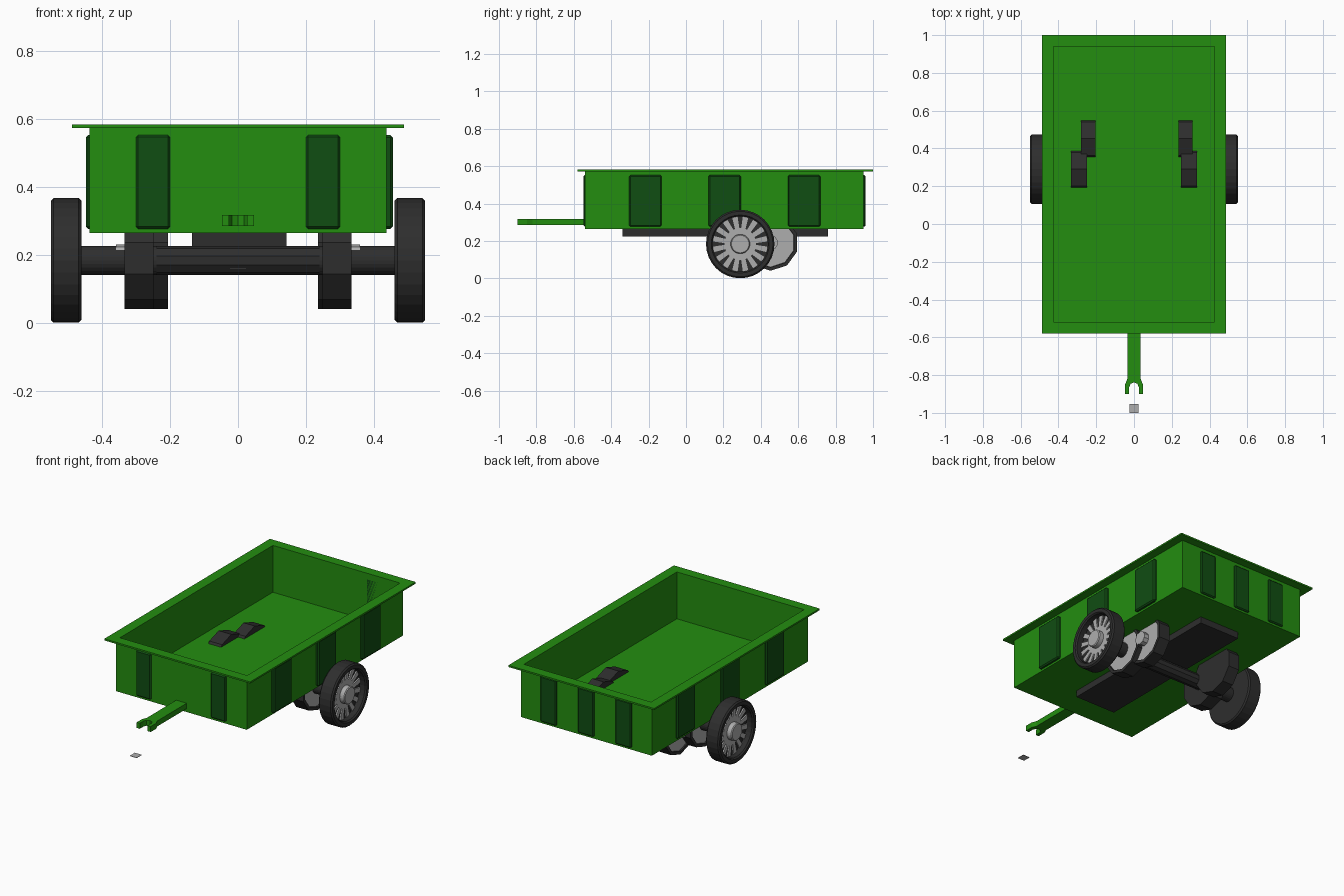
import bpy, bmesh
from math import sin, cos, pi

cube = bpy.data.objects.get("Cube")
if cube:
    bpy.data.objects.remove(cube, do_unlink=True)


def material(name, *rgb):
    m = bpy.data.materials.new(name)
    m.use_nodes = True
    m.diffuse_color = (*rgb, 1)
    m.node_tree.nodes["Principled BSDF"].inputs["Base Color"].default_value = (*rgb, 1)
    return m


GREEN = material("bright green", 0.017, 0.27, 0.005)
PANEL = material("dark green", 0.005, 0.075, 0.006)
RUBBER = material("black rubber", 0.027, 0.027, 0.027)
METAL = material("light grey metal", 0.42, 0.42, 0.42)


def finish(name, bm, *mats):
    bmesh.ops.recalc_face_normals(bm, faces=bm.faces)
    me = bpy.data.meshes.new(name)
    bm.to_mesh(me)
    bm.free()
    for m in mats:
        me.materials.append(m)
    ob = bpy.data.objects.new(name, me)
    bpy.context.collection.objects.link(ob)
    return ob


def skin(bm, loops, tags=None):
    """Join equal vertex loops with quads and cap both ends."""
    n = len(loops[0])
    for k, (a, b) in enumerate(zip(loops, loops[1:])):
        for i in range(n):
            j = (i + 1) % n
            f = bm.faces.new((a[i], a[j], b[j], b[i]))
            f.material_index = tags[k] if tags else 0
    bm.faces.new(loops[0])
    f = bm.faces.new(loops[-1])
    f.material_index = tags[-1] if tags else 0


def box(name, x0, x1, y0, y1, z0, z1, mat, bevel=0):
    bm = bmesh.new()
    loops = [[bm.verts.new((x, y, z)) for x, y in
              ((x0, y0), (x1, y0), (x1, y1), (x0, y1))] for z in (z0, z1)]
    skin(bm, loops)
    ob = finish(name, bm, mat)
    if bevel:
        mod = ob.modifiers.new("edge", "BEVEL")
        mod.width, mod.segments = bevel, 1
    return ob


def lathe(name, profile, y, z, sides, mats, tags=None, turn=0.0):
    """Revolve (radius, x) points about a line parallel to x."""
    bm = bmesh.new()
    loops = []
    for r, x in profile:
        angles = [2 * pi * (i + turn) / sides for i in range(sides)]
        loops.append([bm.verts.new((x, y + r * sin(a), z + r * cos(a))) for a in angles])
    skin(bm, loops, tags)
    return finish(name, bm, *mats)


# Open tub with flared rim
bm = bmesh.new()
rings = ((0.437, -0.54, 0.95, 0.265), (0.437, -0.54, 0.95, 0.573),
         (0.487, -0.58, 1.0, 0.573), (0.487, -0.58, 1.0, 0.583),
         (0.425, -0.52, 0.94, 0.583), (0.425, -0.52, 0.94, 0.30))
skin(bm, [[bm.verts.new(p) for p in ((-w, a, z), (w, a, z), (w, b, z), (-w, b, z))]
          for w, a, b, z in rings])
finish("tub", bm, GREEN)

# Raised wall panels
P0, P1 = 0.277, 0.552
for x in (-0.25, 0.25):
    box("front_panel", x - 0.05, x + 0.05, -0.548, -0.53, P0, P1, PANEL, 0.006)
for x in (-0.25, 0, 0.25):
    box("back_panel", x - 0.053, x + 0.053, 0.94, 0.96, P0, P1, PANEL, 0.006)
for y in (-0.217, 0.207, 0.632):
    box("left_panel", 0.43, 0.455, y - 0.087, y + 0.087, P0, P1, PANEL, 0.007)
    box("right_panel", -0.447, -0.43, y - 0.087, y + 0.087, P0, P1, PANEL, 0.007)

# Chassis plate and axle
AY, AZ = 0.29, 0.184
box("chassis_plate", -0.135, 0.142, -0.34, 0.76, 0.225, 0.27, RUBBER)
lathe("axle", [(0.043, -0.25), (0.043, 0.25)], AY, AZ, 10, [RUBBER])

for s, side in ((1, "left"), (-1, "right")):
    lathe(side + "_axle_end", [(0.043, s * 0.24), (0.043, s * 0.47)], AY, AZ, 24, [RUBBER])

    # Main wheel: tyre with a recessed face
    tyre = [(0.175, 0.46), (0.183, 0.468), (0.183, 0.542), (0.175, 0.55),
            (0.155, 0.55), (0.148, 0.542), (0.148, 0.505)]
    lathe(side + "_tyre", [(r, s * x) for r, x in tyre], AY, AZ, 32, [RUBBER])
    hub = [(0.085, 0.50), (0.085, 0.513), (0.052, 0.513), (0.052, 0.54), (0.047, 0.545)]
    lathe(side + "_hub", [(r, s * x) for r, x in hub], AY, AZ, 32, [METAL])

    # Sixteen spokes
    bm = bmesh.new()
    for k in range(16):
        a = 2 * pi * (k + 0.5) / 16
        loops = []
        for x in (0.50, 0.513):
            loops.append([bm.verts.new((s * x, AY + r * sin(a) + w * cos(a),
                                        AZ + r * cos(a) - w * sin(a)))
                          for r, w in ((0.07, -0.011), (0.147, -0.015),
                                       (0.147, 0.015), (0.07, 0.011))])
        skin(bm, loops)
    finish(side + "_spokes", bm, METAL)

    # Ten-sided inner wheels with metal faces
    for name, y, x0, x1 in (("front", AY, 0.248, 0.333),
                            ("rear", 0.452, 0.205 if s < 0 else 0.235,
                             0.28 if s < 0 else 0.31)):
        disc = [(0.15, x0), (0.15, x1), (0.132, x1), (0.13, x1 - 0.008),
                (0.04, x1 - 0.008), (0.04, x1 + 0.025)]
        lathe(f"{side}_{name}_inner_wheel", [(r, s * x) for r, x in disc], y, 0.191, 10,
              [RUBBER, METAL], [0, 0, 0, 1, 1, 1])

# Drawbar ending in a fork
half = [(0.035, -0.53), (0.035, -0.82), (0.047, -0.85), (0.047, -0.9),
        (0.026, -0.9), (0.026, -0.865), (0.018, -0.846)]
outline = half + [(0, -0.838)] + [(-x, y) for x, y in reversed(half)]
bm = bmesh.new()
skin(bm, [[bm.verts.new((x, y, z)) for x, y in outline] for z in (0.285, 0.318)])
finish("drawbar", bm, GREEN)

# Loose flat plate ahead of the fork
box("small_plate", -0.023, 0.023, -1.0, -0.952, 0.159, 0.161, METAL)
